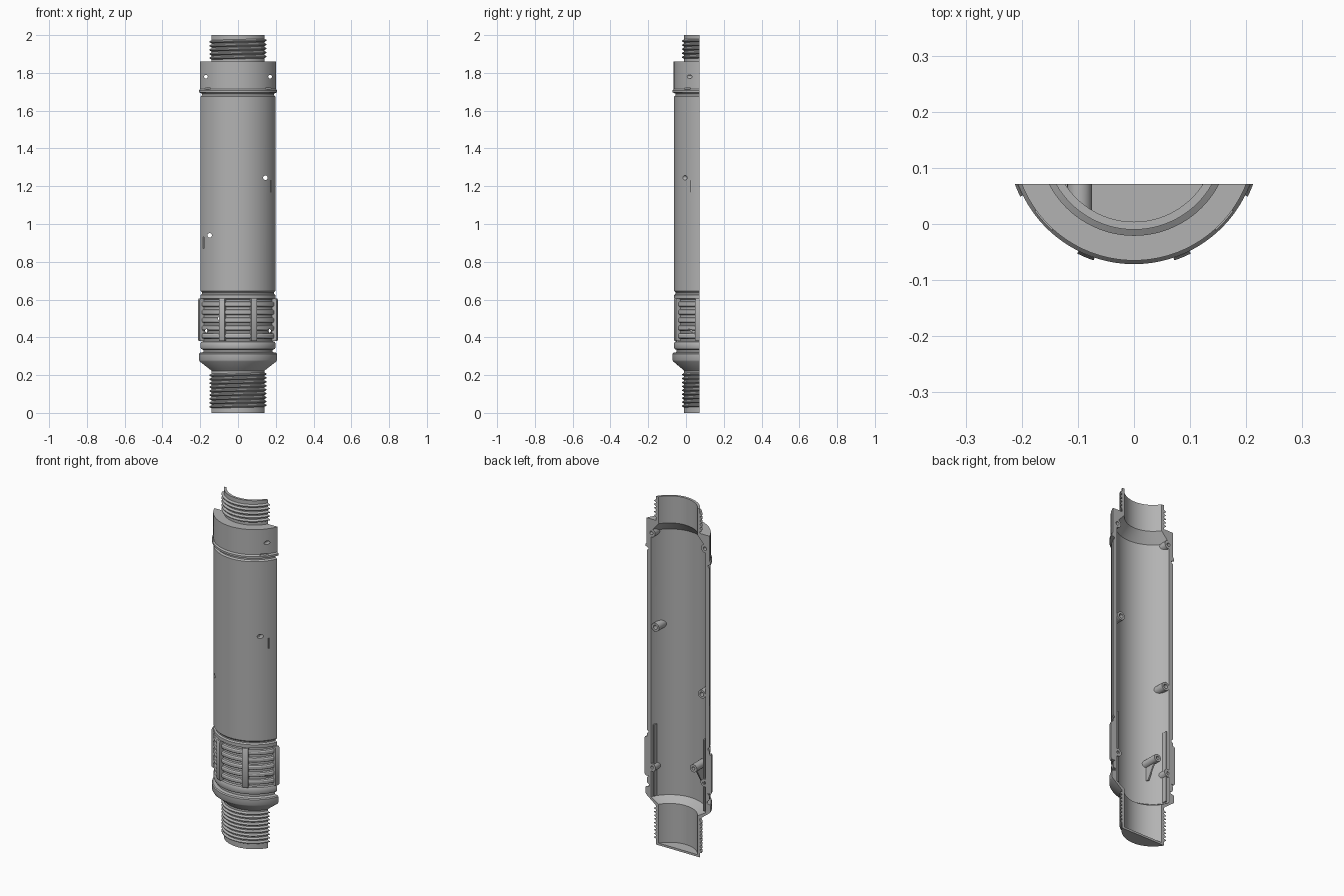
import bpy, bmesh, math

if "Cube" in bpy.data.objects:
    bpy.data.objects.remove(bpy.data.objects["Cube"])

CY = 0.15        # y of the tube axis
CUT = 0.0715     # y of the flat split plane
SEG = 64
BORE, INNER, BODY, FLANGE = 0.146, 0.190, 0.213, 0.2215

metal = bpy.data.materials.new("grey metal")
metal.use_nodes = True
GREY = (0.45, 0.45, 0.45, 1)
metal.diffuse_color = GREY
metal.node_tree.nodes["Principled BSDF"].inputs["Base Color"].default_value = GREY


def finish(bm, name):
    bmesh.ops.recalc_face_normals(bm, faces=bm.faces)
    me = bpy.data.meshes.new(name)
    bm.to_mesh(me)
    bm.free()
    ob = bpy.data.objects.new(name, me)
    me.materials.append(metal)
    bpy.context.collection.objects.link(ob)
    return ob


def smooth(ob):
    bpy.ops.object.select_all(action='DESELECT')
    ob.select_set(True)
    bpy.context.view_layer.objects.active = ob
    bpy.ops.object.shade_smooth_by_angle(angle=math.radians(30))


def arc_sweep(name, profile, lo=-9, hi=9, seg=SEG):
    """Sweep a closed (r, z, pitch) loop about the axis, stopping at the split plane."""
    bm = bmesh.new()
    rings = []
    for i in range(seg + 1):
        ring = []
        for r, z, pitch in profile:
            limit = math.acos((CY - CUT) / r)
            a0, a1 = max(lo, -limit), min(hi, limit)
            a = a0 + (a1 - a0) * i / seg
            ring.append(bm.verts.new((r * math.sin(a), CY - r * math.cos(a),
                                      z + pitch * a / math.tau)))
        rings.append(ring)
    n = len(profile)
    for p, q in zip(rings, rings[1:]):
        for j in range(n):
            k = (j + 1) % n
            bm.faces.new((p[j], p[k], q[k], q[j]))
    bm.faces.new(rings[0])
    bm.faces.new(rings[-1])
    return finish(bm, name)


def plain(points):
    return [(r, z, 0) for r, z in points]


def thread(z0, count, pitch, minor=0.160, major=0.171):
    pts = []
    for i in range(count):
        z = z0 + i * pitch
        for r, f in ((minor, 0), (major, 0.3), (major, 0.5), (minor, 0.8)):
            pts.append((r, z + f * pitch, pitch))
    return pts


def box(bm, x0, x1, y0, y1, z0, z1):
    v = bmesh.ops.create_cube(bm, size=1)["verts"]
    for p in v:
        p.co = ((x0 + x1) / 2 + p.co.x * (x1 - x0),
                (y0 + y1) / 2 + p.co.y * (y1 - y0),
                (z0 + z1) / 2 + p.co.z * (z1 - z0))


def wall_y(x, r):
    return min(CUT, CY - math.sqrt(max(r * r - x * x, 0)))


# Shell: outside from the bottom up, then the bore back down
outer = plain([(0.160, 0)]) + thread(0.028, 9, 0.0208)
outer += plain([(0.160, 0.222), (0.170, 0.232), (0.217, 0.272), (FLANGE, 0.28),
                (FLANGE, 0.312), (0.217, 0.318), (0.200, 0.322), (0.200, 0.334),
                (0.210, 0.338), (BODY, 0.345), (BODY, 0.368), (0.209, 0.376), (0.200, 0.38)])
for i in range(5):                       # cooling ribs
    z = 0.392 + i * 0.042
    outer += plain([(0.200, z), (0.209, z + 0.003), (BODY, z + 0.009),
                    (BODY, z + 0.021), (0.209, z + 0.027), (0.200, z + 0.03)])
outer += plain([(0.200, 0.6), (BODY, 0.605), (BODY, 0.624), (0.205, 0.63),
                (0.205, 0.637), (BODY, 0.645), (BODY, 1.675), (0.205, 1.682),
                (0.205, 1.69), (FLANGE, 1.697), (FLANGE, 1.708), (0.215, 1.716),
                (0.215, 1.86), (0.160, 1.86)])
outer += thread(1.874, 5, 0.0215) + plain([(0.160, 1.988), (0.160, 2.0)])
bore = plain([(BORE, 2.0), (BORE, 1.845), (INNER, 1.79), (INNER, 0.265),
              (BORE, 0.235), (BORE, 0)])
shell = arc_sweep("outer_shell", outer + bore)

# Screw bosses: x, z, boss radius, hole radius
bosses = [(0.145, 1.245, 0.024, 0.012), (-0.150, 0.940, 0.024, 0.012),
          (-0.097, 0.500, 0.022, 0.009)]
for s in (-1, 1):
    bosses += [(s * 0.165, 0.435, 0.022, 0.009), (s * 0.170, 1.78, 0.024, 0.010)]

# Cut screw holes and shallow slits into the shell
bm = bmesh.new()
for x, z, _, r in bosses:
    v = bmesh.ops.create_cone(bm, cap_ends=True, segments=16,
                              radius1=r, radius2=r, depth=0.6)["verts"]
    for p in v:
        a, b, c = p.co
        p.co = (x + a, c, z + b)
for x, z0 in ((0.175, 1.17), (-0.183, 0.87)):
    box(bm, x - 0.003, x + 0.003, -0.2, wall_y(x, BODY) + 0.008, z0, z0 + 0.06)
for s in (-1, 1):
    box(bm, s * 0.17 - 0.025, s * 0.17 + 0.025, -0.2, wall_y(0.17, BODY) + 0.002,
        1.713, 1.719)
cutter = finish(bm, "hole_cutter")
cutter.hide_render = True
mod = shell.modifiers.new("holes", 'BOOLEAN')
mod.operation = 'DIFFERENCE'
mod.solver = 'EXACT'
mod.object = cutter
bpy.context.view_layer.objects.active = shell
bpy.ops.object.modifier_apply(modifier=mod.name)
bpy.data.objects.remove(cutter)
smooth(shell)

# Boss tubes running from the wall to the split plane
for i, (x, z, ro, ri) in enumerate(bosses):
    bm = bmesh.new()
    loops = []
    for r, at_cut in ((ro, False), (ro, True), (ri, True), (ri, False)):
        loop = []
        for k in range(24):
            a = math.tau * k / 24
            px = x + r * math.cos(a)
            y = CUT if at_cut else wall_y(px, 0.2)
            loop.append(bm.verts.new((px, y, z + r * math.sin(a))))
        loops.append(loop)
    for p, q in zip(loops, loops[1:] + loops[:1]):
        for k in range(24):
            m = (k + 1) % 24
            bm.faces.new((p[k], p[m], q[m], q[k]))
    smooth(finish(bm, f"screw_boss_{i + 1}"))

# Raised pads over the cooling ribs, the side pair trimmed by the split plane
for i, deg in enumerate((-67.5, -22.5, 22.5, 67.5)):
    a, w = math.radians(deg), math.radians(4)
    pad = arc_sweep(f"grip_pad_{i + 1}",
                    plain([(0.198, 0.38), (0.222, 0.38), (0.2265, 0.388),
                           (0.2265, 0.597), (0.222, 0.605), (0.198, 0.605)]),
                    a - w, a + w, 4)
    smooth(pad)

# Closed floor of the lower neck
bm = bmesh.new()
half = math.acos((CY - CUT) / 0.15)
angles = [half * (2 * k / 32 - 1) for k in range(33)]
face = bm.faces.new([bm.verts.new((0.15 * math.sin(a), CY - 0.15 * math.cos(a), 0))
                     for a in angles])
top = bmesh.ops.extrude_face_region(bm, geom=[face])["geom"]
bmesh.ops.translate(bm, vec=(0, 0, 0.012),
                    verts=[g for g in top if isinstance(g, bmesh.types.BMVert)])
smooth(finish(bm, "neck_floor"))

# Thin inner rails beside the split plane
for s, side in ((-1, "right"), (1, "left")):
    bm = bmesh.new()
    box(bm, s * 0.159 - 0.004, s * 0.159 + 0.004, wall_y(0.159, 0.196), CUT - 0.004,
        0.27, 0.68)
    finish(bm, f"{side}_inner_rail")

# Gusset bracing the inner boss
bm = bmesh.new()
box(bm, -0.101, -0.093, wall_y(0.097, 0.195), 0.05, 0.40, 0.485)
for v in bm.verts:
    if v.co.z < 0.45 and v.co.y > 0.03:
        v.co.y = 0.0
finish(bm, "boss_gusset")
